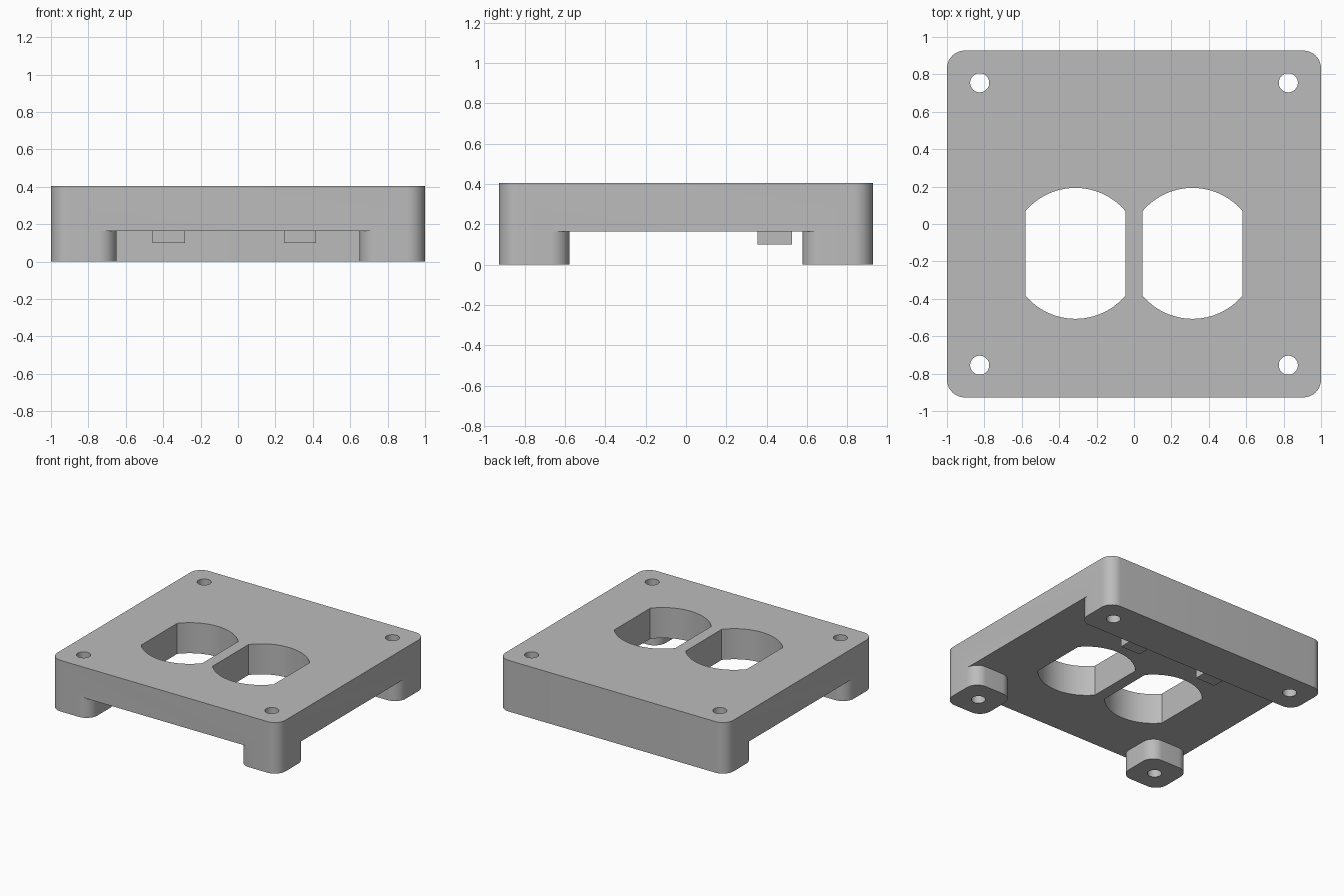
import bpy, bmesh
from math import radians, cos, sin, asin

if "Cube" in bpy.data.objects:
    bpy.data.objects.remove(bpy.data.objects["Cube"], do_unlink=True)

HX, HY, TOP, UNDER = 1.0, 0.927, 0.405, 0.163   # half sizes and heights
R = 0.095                                       # corner radius
FOOT_X, FOOT_Y = 0.65, 0.577                    # inner edges of the feet

grey = bpy.data.materials.new("matte grey")
grey.use_nodes = True
colour = (0.5, 0.5, 0.5, 1)
grey.diffuse_color = colour
grey.node_tree.nodes["Principled BSDF"].inputs["Base Color"].default_value = colour


def arc(cx, cy, r, start, end, steps=12):
    angles = [radians(start + (end - start) * i / steps) for i in range(steps + 1)]
    return [(cx + r * cos(a), cy + r * sin(a)) for a in angles]


def prism(name, outline, z0, z1):
    bm = bmesh.new()
    face = bm.faces.new([bm.verts.new((x, y, z0)) for x, y in outline])
    new = bmesh.ops.extrude_face_region(bm, geom=[face])["geom"]
    moved = [v for v in new if isinstance(v, bmesh.types.BMVert)]
    bmesh.ops.translate(bm, verts=moved, vec=(0, 0, z1 - z0))
    bmesh.ops.recalc_face_normals(bm, faces=bm.faces)
    mesh = bpy.data.meshes.new(name)
    bm.to_mesh(mesh)
    bm.free()
    mesh.materials.append(grey)
    ob = bpy.data.objects.new(name, mesh)
    bpy.context.collection.objects.link(ob)
    return ob


def activate(ob):
    bpy.ops.object.select_all(action="DESELECT")
    ob.select_set(True)
    bpy.context.view_layer.objects.active = ob


def cut(ob, cutter):
    cutter.hide_render = True
    activate(ob)
    mod = ob.modifiers.new("cut", "BOOLEAN")
    mod.operation, mod.solver, mod.object = "DIFFERENCE", "EXACT", cutter
    bpy.ops.object.modifier_apply(modifier=mod.name)
    bpy.data.objects.remove(cutter, do_unlink=True)


# Block with rounded corners
cx, cy = HX - R, HY - R
block = (arc(cx, cy, R, 0, 90) + arc(-cx, cy, R, 90, 180)
         + arc(-cx, -cy, R, 180, 270) + arc(cx, -cy, R, 270, 360))
body = prism("cover_plate", block, 0, TOP)

# Underside recess, leaving two front feet and a full-width back rail
fx, fy = FOOT_X + R, FOOT_Y + R
half = ([(fx, -1.2)] + arc(fx, -cy, R, 90 + 180, 180) + arc(fx, -fy, R, 180, 90)
        + arc(cx, -fy, R, 90, 0) + [(1.2, -fy), (1.2, fy)]
        + arc(cx, fy, R, 0, -90))
recess = half + [(-x, y) for x, y in reversed(half)]
cut(body, prism("recess_cutter", recess, -0.2, UNDER))

# Two openings: circles with flattened sides
r, flat, oy = 0.35, 0.268, -0.157
a = 90 - asin(flat / r) * 180 / 3.14159265
for side in (-1, 1):
    ox = side * 0.313
    opening = (arc(ox, oy, r, a, 180 - a, 24)
               + arc(ox, oy, r, 180 + a, 360 - a, 24))
    cut(body, prism("opening_cutter", opening, -0.2, 0.6))

# Screw holes in the corners
for sx in (-1, 1):
    for sy in (-1, 1):
        hole = arc(sx * 0.825, sy * 0.755, 0.051, 0, 360, 40)[:-1]
        cut(body, prism("screw_hole_cutter", hole, -0.2, 0.6))

activate(body)
bpy.ops.object.shade_smooth_by_angle(angle=radians(30))

# Small square tabs under the plate
for name, x in (("right_tab", -0.37), ("left_tab", 0.331)):
    w, y = 0.086, 0.44
    square = [(x - w, y - w), (x + w, y - w), (x + w, y + w), (x - w, y + w)]
    prism(name, square, 0.1, UNDER)
